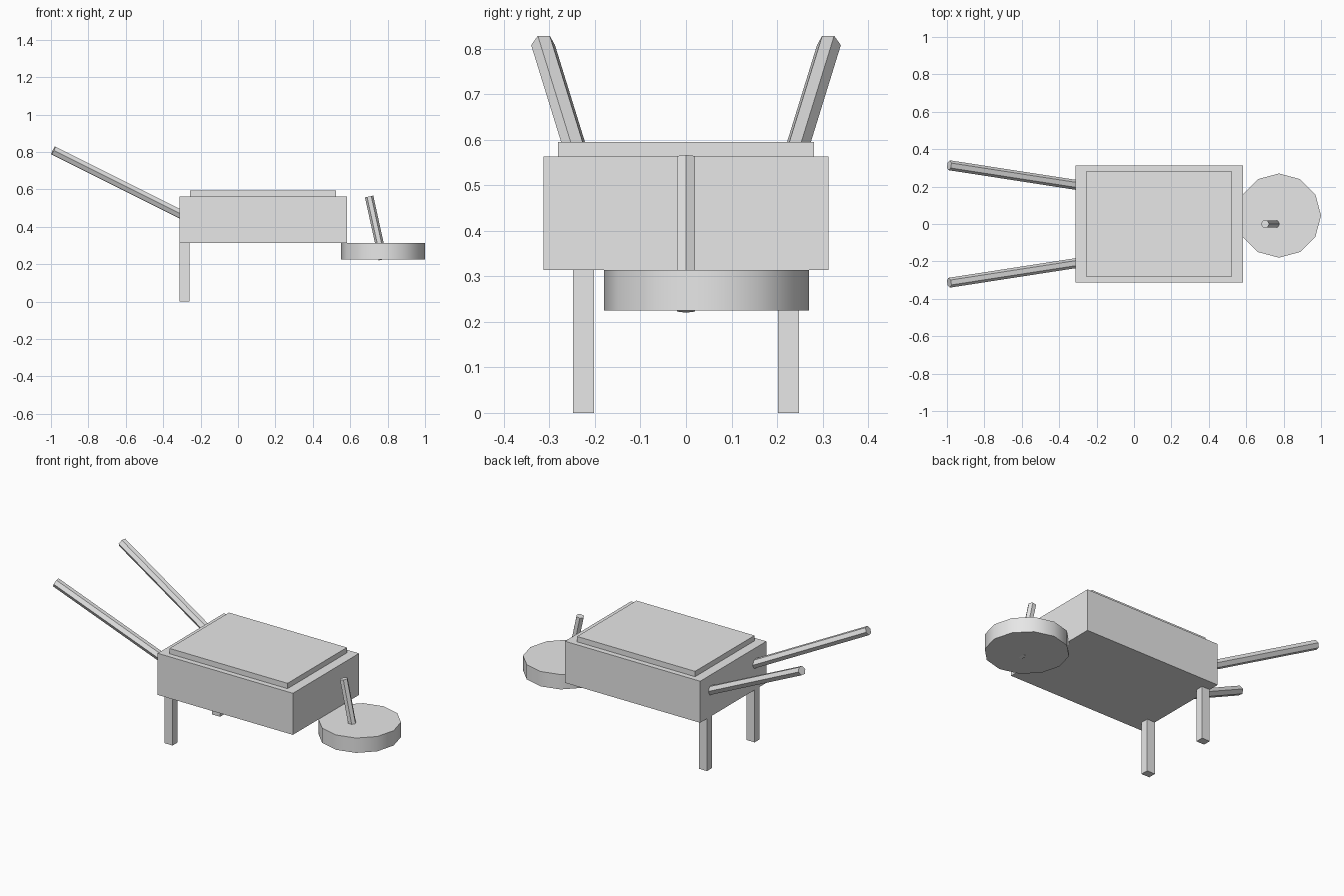
import bpy, bmesh, math
from mathutils import Vector, Matrix

if "Cube" in bpy.data.objects:
    bpy.data.objects.remove(bpy.data.objects["Cube"])

grey = bpy.data.materials.new("plain grey")
grey.diffuse_color = (0.8, 0.8, 0.8, 1)
grey.use_nodes = True
grey.node_tree.nodes["Principled BSDF"].inputs["Base Color"].default_value = grey.diffuse_color


def finish(name, bm):
    bmesh.ops.recalc_face_normals(bm, faces=bm.faces)
    me = bpy.data.meshes.new(name)
    bm.to_mesh(me)
    bm.free()
    me.materials.append(grey)
    ob = bpy.data.objects.new(name, me)
    bpy.context.collection.objects.link(ob)
    return ob


def box(name, lo, hi):
    lo, hi = Vector(lo), Vector(hi)
    bm = bmesh.new()
    bmesh.ops.create_cube(bm, size=1, matrix=Matrix.Translation((lo + hi) / 2)
                          @ Matrix.Diagonal((*(hi - lo), 1)))
    return finish(name, bm)


def rod(name, a, b, r, sides, side):
    """Prism from a to b; one corner points along 'side'."""
    a, b = Vector(a), Vector(b)
    d = (b - a).normalized()
    s = Vector(side)
    s = (s - s.dot(d) * d).normalized()
    u = d.cross(s)
    bm = bmesh.new()
    rings = []
    for p in (a, b):
        rings.append([bm.verts.new(p + r * (math.cos(t) * s + math.sin(t) * u))
                      for t in (2 * math.pi * i / sides for i in range(sides))])
    for ring in rings:
        bm.faces.new(ring)
    for i in range(sides):
        j = (i + 1) % sides
        bm.faces.new((rings[0][i], rings[0][j], rings[1][j], rings[1][i]))
    return finish(name, bm)


# Tray and the slab lying on it
box("tray", (-0.313, -0.313, 0.314), (0.583, 0.313, 0.563))
box("load_slab", (-0.257, -0.281, 0.563), (0.525, 0.281, 0.595))

# Rear legs and flared hexagonal handles
for label, m in (("left", 1), ("right", -1)):
    y0, y1 = sorted((m * 0.202, m * 0.248))
    box(label + "_leg", (-0.313, y0, 0), (-0.26, y1, 0.314))
    start, end = Vector((-0.27, m * 0.203, 0.449)), Vector((-0.988, m * 0.314, 0.808))
    across = Vector((0, 0, 1)).cross(end - start)
    rod(label + "_handle", start, end, 0.0265, 6, across)

# Wheel lying flat, with smooth rim
wheel = rod("wheel", (0.775, 0.045, 0.225), (0.775, 0.045, 0.314), 0.225, 12, (1, 0, 0))
bpy.context.view_layer.objects.active = wheel
wheel.select_set(True)
bpy.ops.object.shade_smooth_by_angle(angle=math.radians(50))

# Leaning strut through the wheel
rod("wheel_strut", (0.775, 0, 0.225), (0.701, 0, 0.562), 0.0228, 6, (1, 0, 0))
